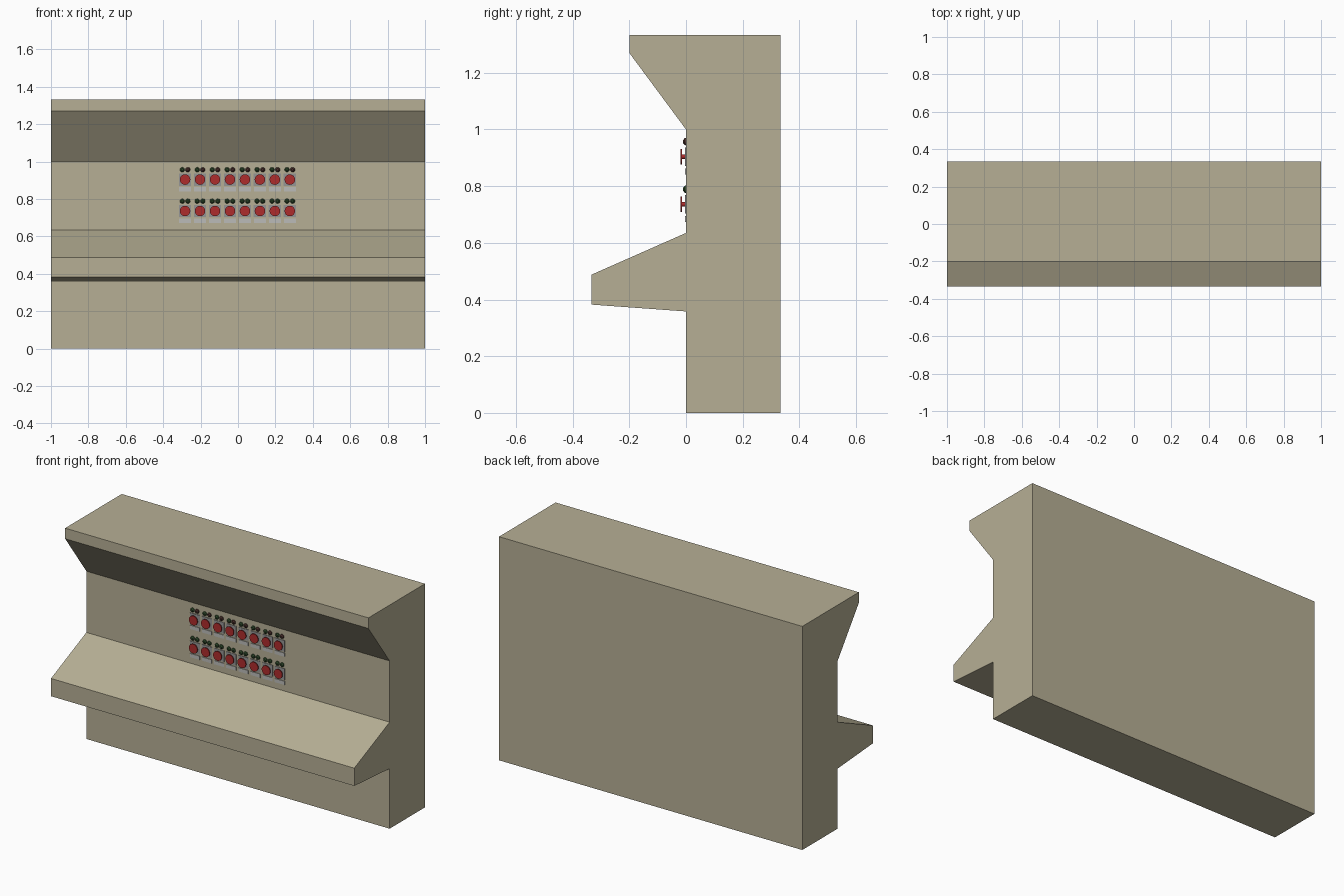
import bpy, bmesh
from math import pi
from mathutils import Matrix

if "Cube" in bpy.data.objects:
    bpy.data.objects.remove(bpy.data.objects["Cube"])


def material(name, rgb):
    m = bpy.data.materials.new(name)
    m.diffuse_color = (*rgb, 1)
    m.use_nodes = True
    m.node_tree.nodes["Principled BSDF"].inputs["Base Color"].default_value = m.diffuse_color
    return m


def finish(bm, name, mat, smooth=False):
    bmesh.ops.recalc_face_normals(bm, faces=bm.faces)
    if smooth:
        for f in bm.faces:
            f.smooth = len(f.verts) <= 4
    me = bpy.data.meshes.new(name)
    bm.to_mesh(me)
    bm.free()
    ob = bpy.data.objects.new(name, me)
    bpy.context.collection.objects.link(ob)
    me.materials.append(mat)
    return ob


def box(bm, x, z, w, h, depth):
    # box standing out from the wall plane y = 0
    m = Matrix.Translation((x, -depth / 2, z)) @ Matrix.Diagonal((w, depth, h, 1))
    bmesh.ops.create_cube(bm, size=1, matrix=m)


def disc(bm, x, z, r1, r2, y_back, y_front, sides=16):
    # cylinder or cone along y, r1 at the back and r2 at the front
    m = Matrix.Translation((x, (y_back + y_front) / 2, z)) @ Matrix.Rotation(pi / 2, 4, 'X')
    bmesh.ops.create_cone(bm, cap_ends=True, segments=sides, radius1=r1, radius2=r2,
                          depth=y_back - y_front, matrix=m)


beige = material("beige", (0.47, 0.43, 0.30))
grey = material("grey", (0.30, 0.30, 0.30))
pale = material("pale_grey", (0.50, 0.50, 0.48))
red = material("red", (0.42, 0.025, 0.025))
dark_red = material("dark_red", (0.07, 0.03, 0.025))
dark_green = material("dark_green", (0.03, 0.07, 0.025))

# Console body: side profile (y, z) extruded across the width
profile = [(0.333, 0), (0.333, 1.333), (-0.2, 1.333), (-0.2, 1.27), (0, 1.0),
           (0, 0.635), (-0.333, 0.488), (-0.333, 0.382), (0, 0.358), (0, 0)]
bm = bmesh.new()
face = bm.faces.new([bm.verts.new((-1, y, z)) for y, z in profile])
ext = bmesh.ops.extrude_face_region(bm, geom=[face])
bmesh.ops.translate(bm, vec=(2, 0, 0),
                    verts=[v for v in ext["geom"] if isinstance(v, bmesh.types.BMVert)])
finish(bm, "console_body", beige)

# Two rows of eight push buttons, each with plate, label and two lamps
for row, z in (("upper", 0.904), ("lower", 0.736)):
    plates, labels, buttons, lamps_l, lamps_r = (bmesh.new() for _ in range(5))
    for i in range(8):
        x = -0.283 + 0.08 * i
        box(plates, x, z, 0.066, 0.066, 0.003)
        box(labels, x, z - 0.052, 0.064, 0.022, 0.004)
        disc(buttons, x, z, 0.008, 0.008, 0, -0.014)
        disc(buttons, x, z, 0.028, 0.028, -0.014, -0.019, 20)
        for bm, dx in ((lamps_l, -0.015), (lamps_r, 0.015)):
            disc(bm, x + dx, z + 0.053, 0.013, 0.012, 0, -0.005, 12)
            disc(bm, x + dx, z + 0.053, 0.012, 0.006, -0.005, -0.01, 12)
    finish(plates, row + "_button_plates", grey)
    finish(labels, row + "_label_strips", pale)
    finish(buttons, row + "_push_buttons", red, True)
    finish(lamps_l, row + "_left_lamps", dark_green, True)
    finish(lamps_r, row + "_right_lamps", dark_red if row == "upper" else dark_green, True)
